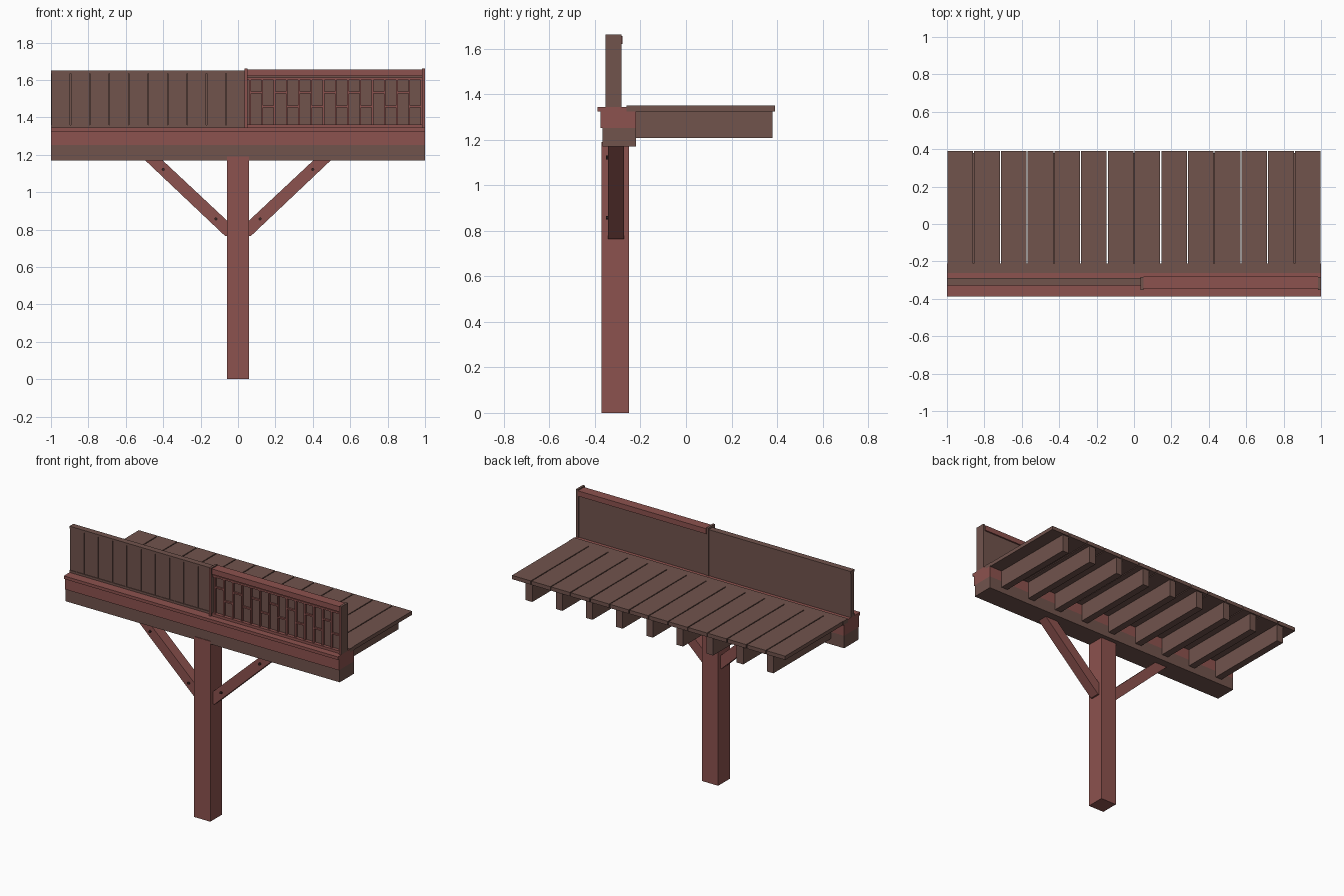
import bpy, bmesh
from mathutils import Matrix

cube = bpy.data.objects.get("Cube")
if cube:
    bpy.data.objects.remove(cube, do_unlink=True)


def material(name, rgb):
    mat = bpy.data.materials.new(name)
    mat.use_nodes = True
    mat.diffuse_color = (*rgb, 1)
    mat.node_tree.nodes["Principled BSDF"].inputs["Base Color"].default_value = (*rgb, 1)
    return mat


BROWN = material("brown wood", (0.165, 0.087, 0.073))
RED = material("red wood", (0.265, 0.085, 0.077))
DARK = material("dark iron", (0.045, 0.022, 0.02))


def finish(name, bm, *mats):
    bmesh.ops.recalc_face_normals(bm, faces=bm.faces)
    mesh = bpy.data.meshes.new(name)
    bm.to_mesh(mesh)
    bm.free()
    for mat in mats:
        mesh.materials.append(mat)
    obj = bpy.data.objects.new(name, mesh)
    bpy.context.collection.objects.link(obj)
    return obj


def add_box(bm, x, y, z):
    """Add a box given its (min, max) range on each axis."""
    spans = (x, y, z)
    mid = [(a + b) / 2 for a, b in spans]
    size = [b - a for a, b in spans]
    m = Matrix.Translation(mid) @ Matrix.Diagonal((*size, 1))
    bmesh.ops.create_cube(bm, size=1, matrix=m)


def boxes(name, mat, *ranges):
    bm = bmesh.new()
    for r in ranges:
        add_box(bm, *r)
    return finish(name, bm, mat)


FULL = (-1, 1)

# Post and main beams
boxes("post", RED, ((-0.06, 0.058), (-0.372, -0.25), (0, 1.19)))
boxes("lower_beam", BROWN, (FULL, (-0.368, -0.22), (1.17, 1.252)))
boxes("upper_beam", RED, (FULL, (-0.376, -0.22), (1.252, 1.325)))
boxes("beam_cap", RED, (FULL, (-0.388, -0.262), (1.325, 1.345)))

# Diagonal braces with bolts
profile = [(0.05, 0.765), (0.068, 0.765), (0.498, 1.172), (0.405, 1.172), (0.05, 0.84)]
for side, label in ((1, "left"), (-1, "right")):
    bm = bmesh.new()
    face = bm.faces.new([bm.verts.new((side * x, -0.342, z)) for x, z in profile])
    ext = bmesh.ops.extrude_face_region(bm, geom=[face])
    verts = [v for v in ext["geom"] if isinstance(v, bmesh.types.BMVert)]
    bmesh.ops.translate(bm, verts=verts, vec=(0, 0.07, 0))
    finish(label + "_brace", bm, RED)
    bm = bmesh.new()
    for x, z in ((0.118, 0.857), (0.4, 1.122)):
        m = Matrix.Translation((side * x, -0.345, z)) @ Matrix.Rotation(1.5708, 4, "X")
        bmesh.ops.create_cone(bm, cap_ends=True, segments=8, radius1=0.008,
                              radius2=0.008, depth=0.014, matrix=m)
    finish(label + "_brace_bolts", bm, DARK)

# Joists and deck planks
boxes("joists", BROWN, *[((i * 0.22 - 0.024, i * 0.22 + 0.024), (-0.222, 0.38), (1.208, 1.326))
                         for i in range(-4, 5)])
STEP = 2 / 14
GAP = 0.003
boxes("deck_planks", BROWN, *[((-1 + i * STEP + GAP, -1 + (i + 1) * STEP - GAP), (-0.21, 0.39), (1.325, 1.35))
                              for i in range(14)])
boxes("deck_edge_board", BROWN, (FULL, (-0.262, -0.21), (1.325, 1.35)))

# Parapet: backing board, then plain panelled half
boxes("parapet_back", BROWN, (FULL, (-0.314, -0.29), (1.345, 1.635)))
STEP = 0.104
boxes("parapet_boards", BROWN, *[((-1 + i * STEP + 0.002, -1 + (i + 1) * STEP - 0.002), (-0.324, -0.314), (1.36, 1.635))
                                 for i in range(10)])
boxes("parapet_rails", BROWN,
      ((-1, 0.04), (-0.328, -0.288), (1.635, 1.65)),
      ((-1, 0.04), (-0.328, -0.31), (1.345, 1.36)))

# Lattice half: end posts, brown with red front faces
bm = bmesh.new()
for x in ((0.035, 0.05), (0.985, 1)):
    add_box(bm, x, (-0.353, -0.284), (1.345, 1.662))
bm.normal_update()
for f in bm.faces:
    f.material_index = 1 if f.normal.y < -0.5 else 0
finish("lattice_end_posts", bm, BROWN, RED)

SPAN = (0.05, 0.985)
boxes("lattice_frame", RED,
      (SPAN, (-0.344, -0.28), (1.62, 1.655)),
      (SPAN, (-0.336, -0.314), (1.6, 1.612)),
      (SPAN, (-0.344, -0.314), (1.345, 1.362)))
boxes("lattice_panel", BROWN, (SPAN, (-0.322, -0.314), (1.362, 1.62)))

# Lattice strips with staggered crosspieces
STEP = 0.0655
strips = []
for i in range(15):
    x = 0.064 + i * STEP
    strips.append(((x - 0.005, x + 0.005), (-0.335, -0.322), (1.362, 1.6)))
    if i < 14:
        z = 1.458 if i % 2 else 1.533
        strips.append(((x, x + STEP), (-0.334, -0.322), (z - 0.005, z + 0.005)))
boxes("lattice_strips", RED, *strips)
